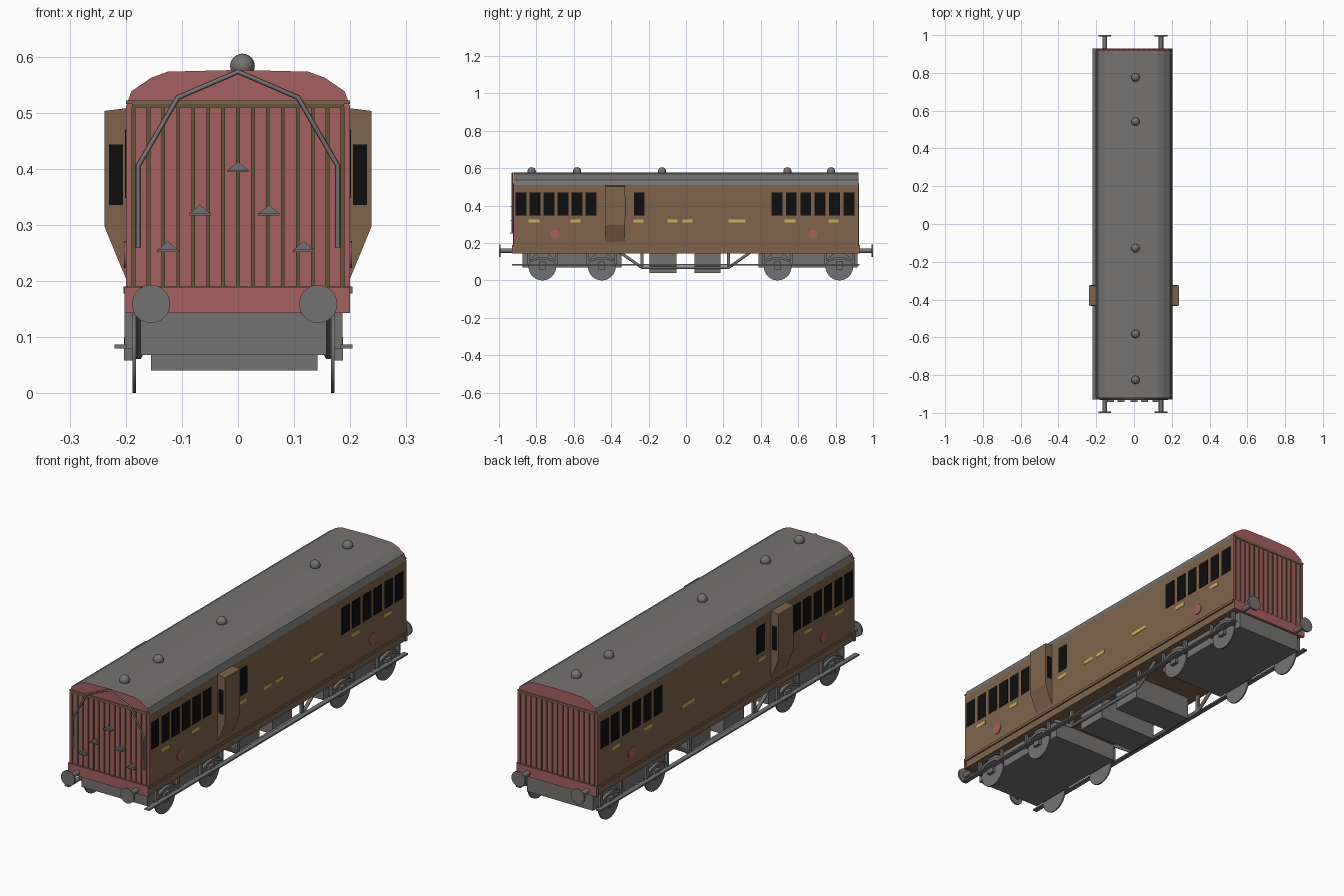
import bpy, bmesh, math

cube = bpy.data.objects.get("Cube")
if cube:
    bpy.data.objects.remove(cube, do_unlink=True)


def material(name, r, g, b):
    m = bpy.data.materials.new(name)
    m.use_nodes = True
    m.diffuse_color = (r, g, b, 1)
    m.node_tree.nodes["Principled BSDF"].inputs["Base Color"].default_value = (r, g, b, 1)
    return m


BROWN = material("teak brown", 0.21, 0.127, 0.07)
RED = material("dull red", 0.38, 0.115, 0.115)
GREY = material("iron grey", 0.175, 0.17, 0.168)
BLACK = material("window black", 0.004, 0.004, 0.004)
YELLOW = material("plate yellow", 0.56, 0.44, 0.09)
OLIVE = material("batten olive", 0.114, 0.095, 0.04)


def finish(name, bm, *mats):
    bmesh.ops.recalc_face_normals(bm, faces=bm.faces)
    me = bpy.data.meshes.new(name)
    bm.to_mesh(me)
    bm.free()
    ob = bpy.data.objects.new(name, me)
    bpy.context.collection.objects.link(ob)
    for m in mats:
        me.materials.append(m)
    return ob


def prism(name, pts, axis, lo, hi, *mats):
    """Extrude a 2D profile: (y, z) along X or (x, z) along Y."""
    bm = bmesh.new()
    place = (lambda p, t: (t, *p)) if axis == "X" else (lambda p, t: (p[0], t, p[1]))
    face = bm.faces.new([bm.verts.new(place(p, lo)) for p in pts])
    ext = bmesh.ops.extrude_face_region(bm, geom=[face])["geom"]
    move = (hi - lo, 0, 0) if axis == "X" else (0, hi - lo, 0)
    bmesh.ops.translate(bm, vec=move, verts=[v for v in ext if isinstance(v, bmesh.types.BMVert)])
    return finish(name, bm, *mats)


def box(name, x, y, z, mat):
    return prism(name, [(x[0], z[0]), (x[1], z[0]), (x[1], z[1]), (x[0], z[1])], "Y", *y, mat)


def disc(name, centre, radius, depth, axis, mat, sides=32):
    pts = [(radius * math.cos(math.tau * i / sides), radius * math.sin(math.tau * i / sides)) for i in range(sides)]
    a, b = (centre[1], centre[2]) if axis == "X" else (centre[0], centre[2])
    t = centre[0] if axis == "X" else centre[1]
    ob = prism(name, [(a + p, b + q) for p, q in pts], axis, t - depth / 2, t + depth / 2, mat)
    smooth(ob)
    return ob


def smooth(ob):
    bpy.ops.object.select_all(action="DESELECT")
    ob.select_set(True)
    bpy.context.view_layer.objects.active = ob
    bpy.ops.object.shade_smooth_by_angle(angle=math.radians(30))


def rod(name, points, radius, mat):
    cu = bpy.data.curves.new(name, "CURVE")
    cu.dimensions = "3D"
    cu.bevel_depth = radius
    cu.bevel_resolution = 1
    cu.use_fill_caps = True
    sp = cu.splines.new("POLY")
    sp.points.add(len(points) - 1)
    for p, co in zip(sp.points, points):
        p.co = (*co, 1)
    cu.materials.append(mat)
    ob = bpy.data.objects.new(name, cu)
    bpy.context.collection.objects.link(ob)
    bpy.ops.object.select_all(action="DESELECT")
    ob.select_set(True)
    bpy.context.view_layer.objects.active = ob
    bpy.ops.object.convert(target="MESH")


# Coach body with grey roof, and red end panels
half = [(0.2, 0.19), (0.2, 0.51), (0.19, 0.538), (0.155, 0.562), (0.125, 0.573), (0, 0.576)]
section = half + [(-x, z) for x, z in reversed(half[:-1])]
body = prism("coach_body", section, "Y", -0.915, 0.915, BROWN, GREY)
for f in body.data.polygons:
    f.material_index = int(f.center.z > 0.515 and abs(f.normal.y) < 0.5)
box("floor_lip", (-0.204, 0.204), (-0.925, 0.925), (0.178, 0.19), BROWN)
box("sole_frame", (-0.197, 0.197), (-0.92, 0.92), (0.145, 0.178), BROWN)

for s, end in ((-1, "front"), (1, "back")):
    def span(a, b):
        return sorted((s * a, s * b))
    prism(end + "_end_panel", section, "Y", *span(0.915, 0.922), RED)
    box(end + "_buffer_beam", (-0.202, 0.2), span(0.918, 0.93), (0.143, 0.189), RED)
    box(end + "_cornice", (-0.2, 0.2), span(0.92, 0.925), (0.515, 0.522), BROWN)
    box(end + "_top_batten", (-0.189, 0.189), span(0.92, 0.925), (0.509, 0.515), OLIVE)
    for i in range(15):
        x = (i - 7) * 0.0266
        box(end + "_batten", (x - 0.0033, x + 0.0033), span(0.92, 0.926), (0.189, 0.51), OLIVE)
    for x in (-0.155, 0.143):
        disc(end + "_buffer_head", (x, s * 0.996, 0.159), 0.034, 0.008, "Y", GREY)
        disc(end + "_buffer_shank", (x, s * 0.96, 0.159), 0.012, 0.07, "Y", GREY, 16)

# Handrail and footsteps on the front end
rail = [(0.178, 0.26), (0.178, 0.405), (0.107, 0.527), (0, 0.573)]
rail = [(-x, z) for x, z in rail] + rail[-2::-1]
rod("front_handrail", [(x, -0.928, z) for x, z in rail], 0.0042, GREY)
for x, z in ((0, 0.394), (-0.068, 0.317), (0.055, 0.317), (-0.125, 0.252), (0.117, 0.252)):
    box("front_step", (x - 0.019, x + 0.019), (-0.942, -0.92), (z, z + 0.004), GREY)
    prism("step_bracket", [(x - 0.017, z + 0.004), (x + 0.017, z + 0.004), (x, z + 0.019)],
          "Y", -0.931, -0.92, GREY)

# Roof vents
for y in (-0.825, -0.582, -0.128, 0.542, 0.776):
    bm = bmesh.new()
    bmesh.ops.create_uvsphere(bm, u_segments=20, v_segments=12, radius=0.022)
    bmesh.ops.translate(bm, vec=(0.008, y, 0.583), verts=bm.verts)
    smooth(finish("roof_vent", bm, GREY))

# Side fittings: windows, plates, roundels and guard lookouts
windows = [-0.882 + 0.0748 * i for i in range(6)] + [-0.25] + [0.486 + 0.077 * i for i in range(6)]
plates = [(-0.812, 0.058), (-0.59, 0.053), (-0.255, 0.053), (-0.073, 0.053),
          (0.008, 0.053), (0.273, 0.09), (0.556, 0.058), (0.788, 0.053)]
for s in (-1, 1):
    def out(a, b):
        return sorted((s * a, s * b))
    for y in windows:
        box("side_window", out(0.199, 0.2015), (y - 0.029, y + 0.029), (0.348, 0.47), BLACK)
    for y, w in plates:
        box("side_plate", out(0.199, 0.2015), (y - w / 2, y + w / 2), (0.31, 0.326), YELLOW)
    for y in (-0.7, 0.678):
        disc("side_roundel", (s * 0.201, y, 0.247), 0.024, 0.004, "X", RED, 24)
    lookout = [(s * x, z) for x, z in ((0.198, 0.2), (0.238, 0.297), (0.238, 0.503), (0.198, 0.508))]
    prism("guard_lookout", lookout, "Y", -0.432, -0.325, BROWN)
    for y in (-0.432, -0.325):
        box("lookout_window", out(0.205, 0.23), (y - 0.002, y + 0.002), (0.335, 0.443), BLACK)

# Underframe, set slightly off centre
CX = -0.008
for yc in (-0.61, 0.652):
    box("bogie_body", (CX - 0.166, CX + 0.166), (yc - 0.265, yc + 0.265), (0.068, 0.146), GREY)
for y0, y1 in ((-0.195, -0.05), (0.045, 0.185)):
    box("underfloor_tank", (CX - 0.147, CX + 0.15), (y0, y1), (0.04, 0.146), GREY)

for s in (-1, 1):
    def side(a, b):
        return sorted((CX + s * a, CX + s * b))
    box("footboard", side(0.19, 0.212), (-0.93, 0.928), (0.08, 0.087), GREY)
    rod("truss_rod", [(CX + s * 0.17, y, z) for y, z in
                      ((-0.35, 0.148), (-0.235, 0.068), (0.228, 0.068), (0.34, 0.148))], 0.009, GREY)
    for y in (-0.235, 0.228):
        box("truss_post", side(0.163, 0.175), (y - 0.008, y + 0.008), (0.068, 0.146), GREY)
    for y in (-0.768, -0.45, 0.49, 0.82):
        disc("wheel", (CX + s * 0.177, y, 0.074), 0.074, 0.006, "X", GREY)
        box("axle_box", side(0.178, 0.195), (y - 0.018, y + 0.018), (0.058, 0.1), GREY)
        for d in (-0.075, 0.075):
            box("spring_hanger", side(0.18, 0.194), (y + d - 0.006, y + d + 0.006), (0.08, 0.146), GREY)
        # Arched leaf spring
        arc = [(t / 4, 0.1 + 0.025 * (1 - (t / 4) ** 2)) for t in range(-4, 5)]
        spring = [(y + u * 0.078, z) for u, z in arc] + [(y + u * 0.078, z - 0.012) for u, z in reversed(arc)]
        prism("leaf_spring", spring, "X", *side(0.18, 0.193), GREY)
